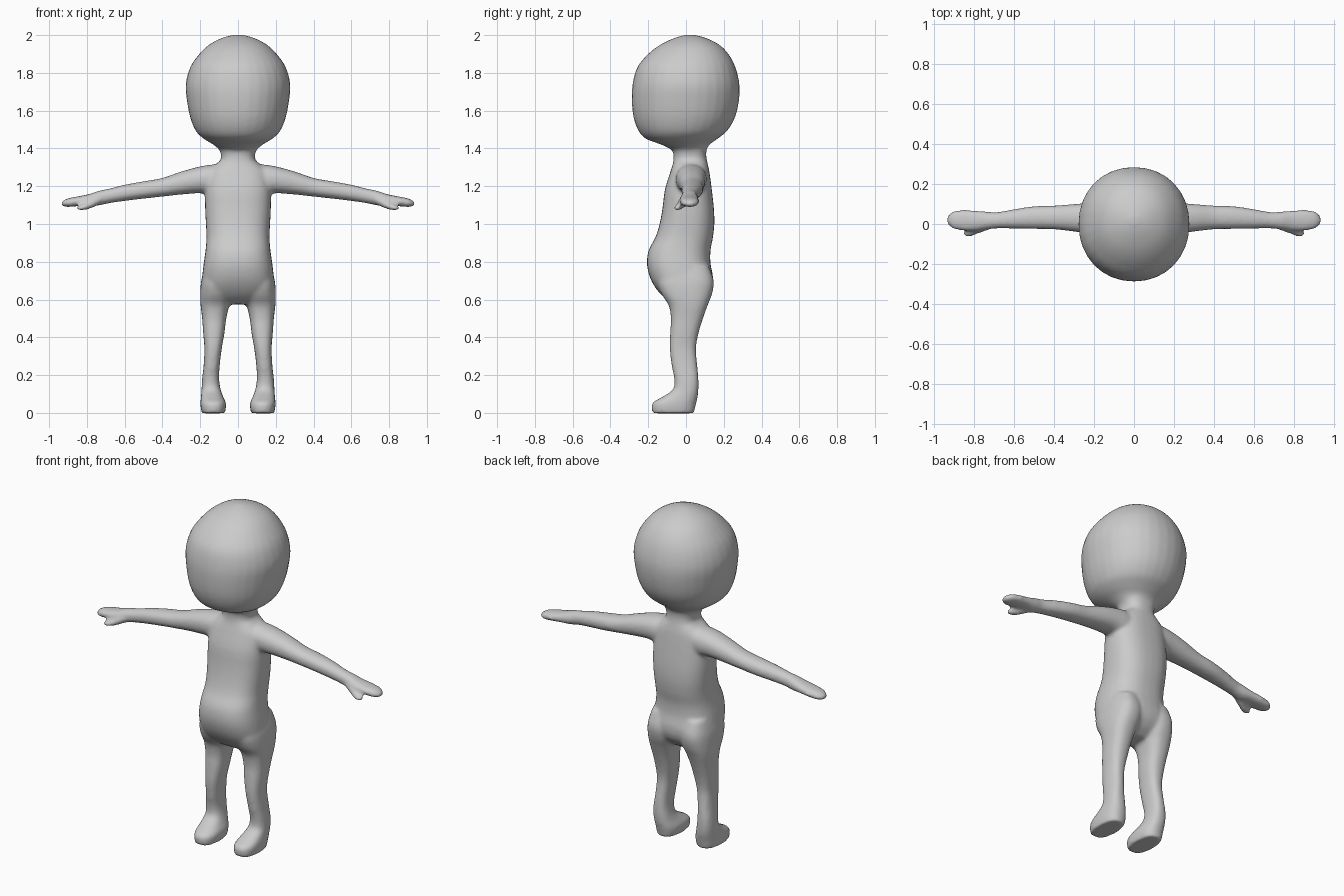
import bpy, bmesh, math

SIDES = 32
STEPS = 4

skin = bpy.data.materials.new("light_grey")
skin.diffuse_color = (0.6, 0.6, 0.6, 1)


def smooth_rows(rows):
    """Catmull-Rom interpolation between the given section rows."""
    out = []
    for i in range(len(rows) - 1):
        p = [rows[max(0, min(len(rows) - 1, i + k))] for k in (-1, 0, 1, 2)]
        for s in range(STEPS):
            t = s / STEPS
            out.append([0.5 * (2 * b + (c - a) * t + (2 * a - 5 * b + 4 * c - d) * t * t
                               + (3 * b - a - 3 * c + d) * t ** 3)
                        for a, b, c, d in zip(*p)])
    return out + [rows[-1]]


def loft(bm, rows, axis, mirror=False, power=2.2):
    """Closed tube; each row is (station, u_min, u_max, v_min, v_max)."""
    for side in ((1, -1) if mirror else (1,)):
        rings = []
        for w, u0, u1, v0, v1 in smooth_rows(rows):
            ring = []
            for k in range(SIDES):
                a = 2 * math.pi * k / SIDES
                c, s = math.cos(a), math.sin(a)
                u = (u0 + u1) / 2 + (u1 - u0) / 2 * math.copysign(abs(c) ** (2 / power), c)
                v = (v0 + v1) / 2 + (v1 - v0) / 2 * math.copysign(abs(s) ** (2 / power), s)
                x, y, z = (u, v, w) if axis == "z" else (w, u, v)
                ring.append(bm.verts.new((side * x, y, z)))
            rings.append(ring)
        faces = [bm.faces.new(rings[0]), bm.faces.new(rings[-1])]
        for r0, r1 in zip(rings, rings[1:]):
            for k in range(SIDES):
                j = (k + 1) % SIDES
                faces.append(bm.faces.new((r0[k], r0[j], r1[j], r1[k])))
        bmesh.ops.recalc_face_normals(bm, faces=faces)


bm = bmesh.new()

# Head: z, x range, y range
loft(bm, [(1.385, -.09, .09, -.06, .10), (1.42, -.13, .13, -.13, .125),
          (1.45, -.18, .18, -.21, .165), (1.49, -.222, .222, -.25, .215),
          (1.56, -.252, .252, -.277, .258), (1.65, -.27, .27, -.287, .28),
          (1.74, -.277, .277, -.283, .283), (1.83, -.253, .253, -.258, .262),
          (1.90, -.205, .205, -.20, .225), (1.95, -.152, .152, -.135, .175),
          (1.985, -.085, .085, -.06, .105), (2.002, -.02, .02, .0, .04)], "z", power=2.1)

# Neck, chest, belly and hips
loft(bm, [(1.43, -.11, .11, -.09, .12), (1.38, -.093, .093, -.068, .107),
          (1.34, -.092, .092, -.066, .11), (1.31, -.125, .125, -.072, .117),
          (1.27, -.16, .16, -.085, .125), (1.18, -.174, .174, -.112, .137),
          (1.08, -.174, .174, -.125, .148), (1.0, -.17, .17, -.14, .15),
          (.93, -.167, .167, -.162, .143), (.86, -.172, .172, -.198, .13),
          (.79, -.182, .182, -.207, .13), (.72, -.19, .19, -.192, .143),
          (.66, -.19, .19, -.16, .135), (.61, -.16, .16, -.115, .10),
          (.575, -.10, .10, -.06, .05)], "z", power=2.5)

# Legs and feet
loft(bm, [(.78, .03, .175, -.12, .12), (.70, .02, .195, -.15, .147),
          (.63, .025, .20, -.13, .138), (.57, .045, .198, -.092, .115),
          (.50, .062, .19, -.08, .09), (.42, .072, .184, -.084, .066),
          (.34, .086, .178, -.086, .053), (.25, .097, .182, -.076, .06),
          (.18, .10, .19, -.062, .066), (.125, .092, .193, -.068, .066),
          (.085, .078, .196, -.125, .062), (.055, .064, .199, -.176, .055),
          (.025, .064, .197, -.182, .048), (-.002, .07, .192, -.178, .042)],
     "z", mirror=True, power=2.5)

# Arms and mitten hands: x, y range, z range
loft(bm, [(.02, -.05, .10, 1.17, 1.318), (.12, -.055, .11, 1.155, 1.316),
          (.20, -.052, .107, 1.163, 1.305), (.30, -.038, .10, 1.156, 1.278),
          (.40, -.027, .092, 1.145, 1.244), (.50, -.025, .089, 1.134, 1.226),
          (.60, -.023, .074, 1.122, 1.208), (.68, -.022, .06, 1.11, 1.188),
          (.74, -.028, .062, 1.098, 1.175), (.79, -.034, .067, 1.098, 1.158),
          (.85, -.034, .071, 1.094, 1.146), (.90, -.026, .065, 1.09, 1.136),
          (.925, -.008, .048, 1.092, 1.124), (.937, .008, .03, 1.099, 1.115)],
     "x", mirror=True)

# Thumbs
loft(bm, [(.73, -.03, .02, 1.105, 1.155), (.77, -.046, .005, 1.086, 1.13),
          (.81, -.061, -.018, 1.073, 1.108), (.84, -.064, -.03, 1.07, 1.098),
          (.853, -.056, -.038, 1.077, 1.09)], "x", mirror=True, power=2)

mesh = bpy.data.meshes.new("body")
bm.to_mesh(mesh)
bm.free()
mesh.materials.append(skin)
body = bpy.data.objects.new("body", mesh)
bpy.context.collection.objects.link(body)

# Fuse the parts into one soft skin
fuse = body.modifiers.new("fuse", "REMESH")
fuse.mode = "VOXEL"
fuse.voxel_size = 0.01
fuse.use_smooth_shade = True
soften = body.modifiers.new("soften", "SMOOTH")
soften.factor = 0.5
soften.iterations = 8
for p in mesh.polygons:
    p.use_smooth = True
